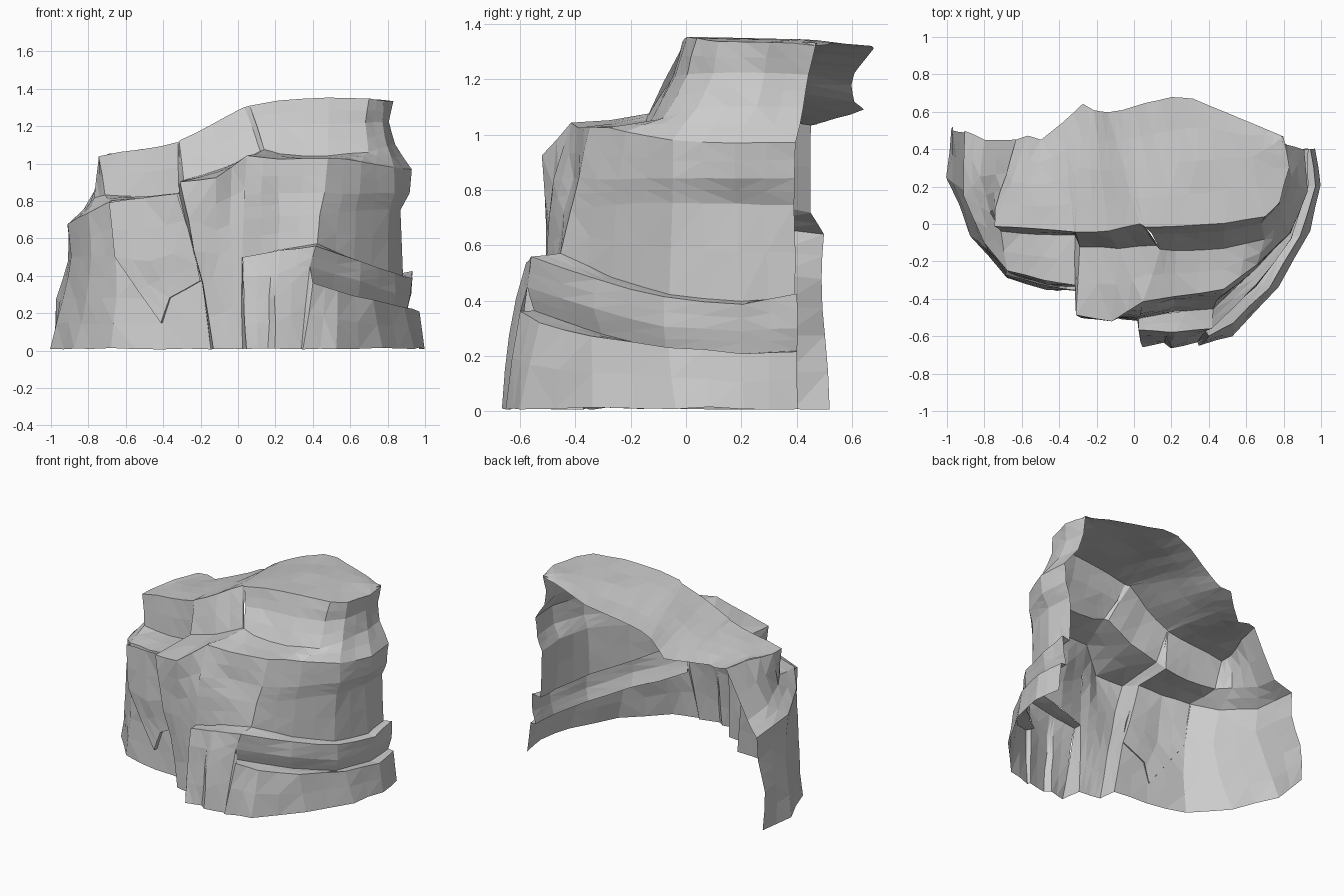
import bpy
import bmesh
from mathutils import Vector, noise

UNIT = 0.01  # all points are written in hundredths

cube = bpy.data.objects.get("Cube")
if cube:
    bpy.data.objects.remove(cube, do_unlink=True)

stone = bpy.data.materials.new("grey_stone")
stone.use_nodes = True
grey = (0.6, 0.6, 0.6, 1)
stone.diffuse_color = grey
stone.node_tree.nodes["Principled BSDF"].inputs["Base Color"].default_value = grey


def resample(line, count):
    """Spread count points evenly by index along a polyline."""
    points = [Vector(p) for p in line]
    if len(points) == count:
        return points
    result = []
    for i in range(count):
        t = i * (len(points) - 1) / (count - 1)
        k = min(int(t), len(points) - 2)
        result.append(points[k].lerp(points[k + 1], t - k))
    return result


def sheet(name, rows):
    """Loft a faceted rock surface through rows, top to bottom, left to right."""
    count = max(len(row) for row in rows)
    bm = bmesh.new()
    grid = [[bm.verts.new(p * UNIT) for p in resample(row, count)] for row in rows]
    for upper, lower in zip(grid, grid[1:]):
        for c in range(count - 1):
            bm.faces.new((upper[c], lower[c], lower[c + 1], upper[c + 1]))
    bmesh.ops.remove_doubles(bm, verts=bm.verts, dist=UNIT / 10)
    bmesh.ops.subdivide_edges(bm, edges=bm.edges, cuts=1, use_grid_fill=True)
    # position based roughness keeps neighbouring sheets joined
    for v in bm.verts:
        v.co += noise.noise_vector(v.co * 6) * UNIT
        v.co.z = max(v.co.z, UNIT / 2)
    bmesh.ops.triangulate(bm, faces=bm.faces)
    mesh = bpy.data.meshes.new(name)
    bm.to_mesh(mesh)
    bm.free()
    mesh.materials.append(stone)
    obj = bpy.data.objects.new(name, mesh)
    bpy.context.collection.objects.link(obj)


def strip(name, left, right):
    """Join two vertical seams with a narrow face strip."""
    sheet(name, [list(pair) for pair in zip(left, right)])


def shifted(line, x, y, z):
    return [(p[0] + x, p[1] + y, p[2] + z) for p in line]


# Right mass: roof edge, wall, wall foot, ledge rim, belly, waist, wall bottom
right_upper = [
    [(6, -2, 131), (22, -1, 134), (48, 0, 135), (70, 4, 135), (78, 12, 134), (83, 30, 133), (80, 46, 132)],
    [(9, -5, 119), (22, -5, 120), (48, -4, 121), (68, 0, 122), (77, 10, 122), (81, 28, 122), (79, 44, 121)],
    [(14, -13, 107), (22, -14, 105), (48, -13, 104), (70, -8, 106), (80, 4, 110), (84, 25, 110), (82, 42, 110)],
    [(5, -42, 104), (22, -39, 103), (48, -35, 103), (65, -22, 101), (83, -5, 98), (93, 18, 97), (91, 40, 97)],
    [(3, -48, 84), (22, -41, 84), (46, -39, 84), (65, -24, 84), (84, -5, 84), (92, 18, 84), (90, 39, 84)],
    [(3, -50, 70), (22, -44, 72), (44, -42, 73), (63, -25, 75), (81, -5, 75), (87, 18, 75), (86, 39, 75)],
    [(2, -51, 50), (22, -47, 54), (42, -45, 57), (62, -27, 48), (80, -6, 42), (88, 20, 40), (87, 39, 41)],
]
sheet("right_wall", right_upper)
wall_bottom = right_upper[-1]

# Projecting band under the right wall, with a recess below it
band_rim = [(42, -56, 56), (66, -32, 47), (84, -8, 41), (93, 20, 39), (93, 40, 42)]
band_foot = [(38, -57, 45), (65, -33, 37), (84, -8, 31), (92, 20, 29), (93, 40, 30)]
recess = [(37, -55, 36), (64, -30, 28), (82, -7, 22), (90, 20, 21), (91, 40, 22)]
sheet("projecting_band", [wall_bottom[2:], band_rim, band_foot, recess])

# Front column, standing from the ground up to the band
column = [
    [(2, -57, 50), (18, -58, 53), (22, -58, 54), band_rim[0]],
    [(3, -61, 28), (17, -61, 28), (20, -64, 28), band_foot[0]],
    [(4, -66, 1), (16, -64, 1), (20, -67, 1), (34, -63, 1)],
]
sheet("front_column", [wall_bottom[:3]] + column)

# Right base step
base_back = [recess[0], (50, -44, 33)] + recess[1:]
base_rim = [(40, -60, 36), (53, -53, 32), (72, -34, 27), (89, -6, 23), (97, 20, 21), (95, 40, 22)]
base_foot = [(35, -65, 1), (53, -60, 1), (77, -34, 1), (94, -4, 1), (100, 20, 1), (97, 40, 1)]
sheet("right_base", [base_back, base_rim, base_foot])
strip("base_side", [column[1][-1], column[2][-1]], [base_rim[0], base_foot[0]])

# Middle buttress: roof edge, ledge back, ledge rim, face, foot
middle = [
    [(-31, -4, 112), (-14, -4, 121), (3, 0, 130)],
    [(-29, -12, 91), (-8, -13, 98), (12, -11, 106)],
    [(-31, -49, 90), (-12, -52, 93), right_upper[3][0]],
    [(-27, -51, 70), (-12, -50, 64), right_upper[5][0]],
    [(-19, -49, 36), (-8, -50, 40), wall_bottom[0]],
    [(-13, -49, 1), (-6, -51, 1), (2, -52, 1)],
]
sheet("middle_buttress", middle)

# Left mass, listed from the far left wing towards the middle
left = [
    [(-63, 45, 104), (-67, 28, 104), (-74, 8, 104), (-74, -1, 104), (-52, -3, 108), (-32, -4, 111)],
    [(-80, 45, 72), (-82, 25, 76), (-77, 6, 81), (-71, -4, 83), (-50, -6, 83), (-32, -6, 84)],
    [(-91, 50, 64), (-91, 15, 68), (-80, -10, 74), (-68, -25, 80), (-48, -30, 82), (-31, -33, 84)],
    [(-91, 49, 48), (-89, 15, 50), (-78, -14, 50), (-65, -27, 50), (-47, -32, 48), (-25, -33, 55)],
    [(-97, 50, 27), (-94, 20, 28), (-81, -12, 28), (-65, -28, 28), (-38, -33, 28), (-19, -34, 36)],
    [(-97, 52, 1), (-100, 25, 1), (-87, -6, 1), (-68, -29, 1), (-40, -35, 1), (-14, -37, 1)],
]
sheet("left_wall", left)

# Overlapping slab on the left wall, with a rim back to the wall
slab = [
    [(-69, -27, 79), (-50, -32, 82), (-32, -36, 84)],
    [(-66, -30, 50), (-47, -35, 48), (-24, -36, 55)],
    [(-41, -36, 15), (-36, -35, 28), (-20, -36, 37)],
]
sheet("left_slab", slab)
slab_outline = [row[0] for row in slab] + slab[-1][1:]
sheet("slab_rim", [slab_outline, shifted(slab_outline, 1, 3, 0)])

# Crack walls between the masses
strip("left_crack", [row[-1] for row in left], [row[0] for row in middle])
strip("upper_crack", [middle[0][-1], middle[1][-1], right_upper[3][0]],
      [right_upper[0][0], right_upper[2][0], right_upper[3][0]])
strip("column_side", [wall_bottom[0], middle[-1][-1]], [column[0][0], column[2][0]])

# Roof from its ragged back edge to the front edge
roof_front = left[0][2:] + middle[0] + right_upper[0]
roof_back = [
    left[0][0], (-57, 47, 104), (-50, 45, 104), (-38, 54, 106), (-27, 64, 109),
    (-21, 61, 112), (-14, 60, 118), (-6, 61, 122), (6, 65, 127), (20, 68, 131),
    (32, 67, 132), (50, 60, 133), (66, 53, 133), right_upper[0][-1],
]
roof_middle = [Vector(a).lerp(Vector(b), 0.5) + Vector((0, 0, 1)) for a, b in zip(roof_back, roof_front)]
sheet("roof", [roof_back, roof_middle, roof_front])
